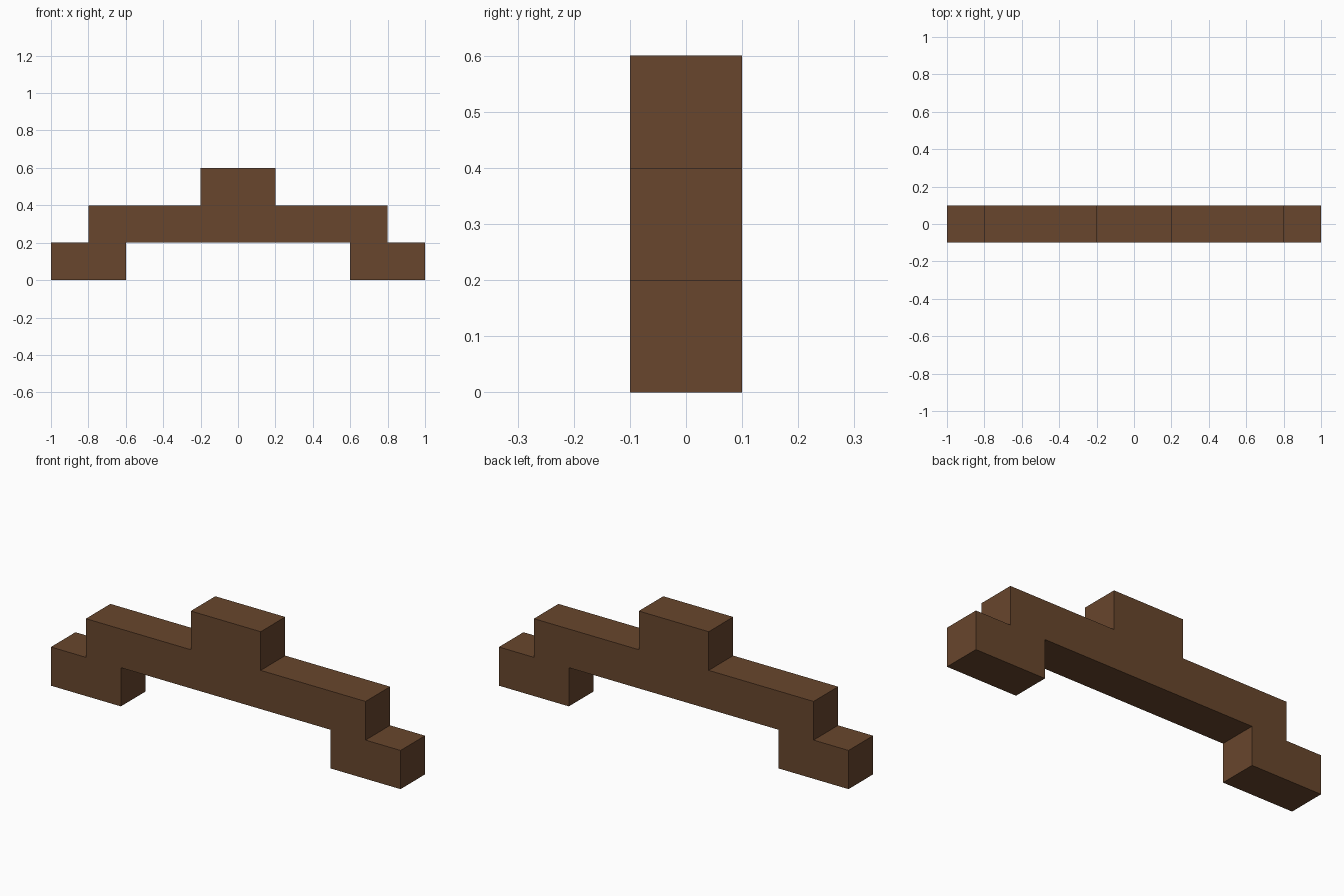
import bpy
import bmesh

if "Cube" in bpy.data.objects:
    bpy.data.objects.remove(bpy.data.objects["Cube"], do_unlink=True)

STEP = 0.2          # block unit
HALF_DEPTH = 0.1

# Brown wood colour
wood = bpy.data.materials.new("brown_wood")
wood.use_nodes = True
colour = (0.138, 0.061, 0.026, 1)
wood.diffuse_color = colour
wood.node_tree.nodes["Principled BSDF"].inputs["Base Color"].default_value = colour

# Right half of the stepped outline in block units, from the underside to the top
half = [(3, 1), (3, 0), (5, 0), (5, 1), (4, 1), (4, 2), (1, 2), (1, 3)]
outline = half + [(-x, z) for x, z in reversed(half)]

# Stepped arch: the mirrored outline extruded front to back
bm = bmesh.new()
front = bm.faces.new([bm.verts.new((x * STEP, -HALF_DEPTH, z * STEP)) for x, z in outline])
result = bmesh.ops.extrude_face_region(bm, geom=[front], use_keep_orig=True)
back = [v for v in result["geom"] if isinstance(v, bmesh.types.BMVert)]
bmesh.ops.translate(bm, verts=back, vec=(0, 2 * HALF_DEPTH, 0))
bmesh.ops.recalc_face_normals(bm, faces=bm.faces)

mesh = bpy.data.meshes.new("stepped_arch")
bm.to_mesh(mesh)
bm.free()
mesh.materials.append(wood)
arch = bpy.data.objects.new("stepped_arch", mesh)
bpy.context.collection.objects.link(arch)
